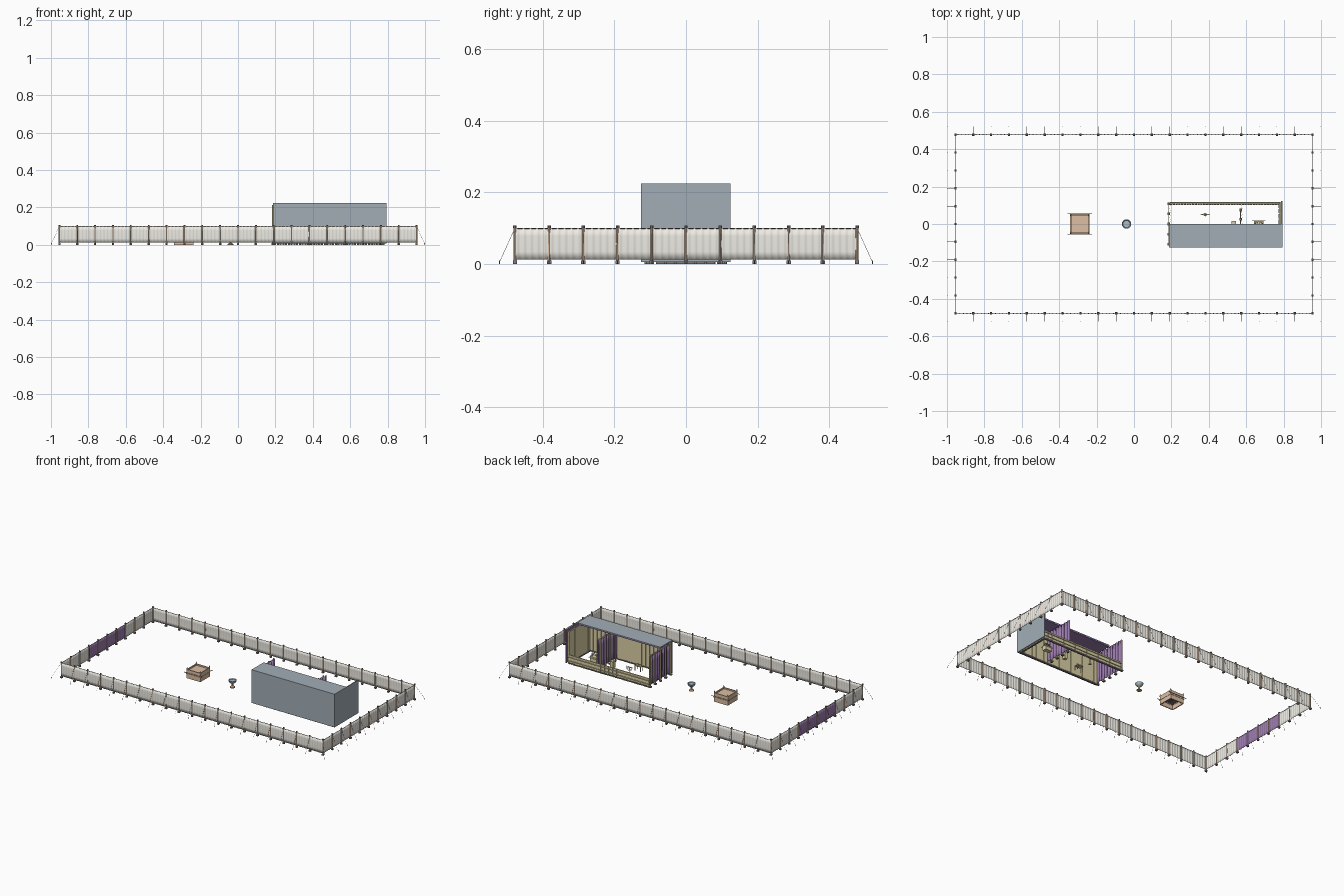
import bpy, bmesh, math
from mathutils import Vector, Matrix

if "Cube" in bpy.data.objects:
    bpy.data.objects.remove(bpy.data.objects["Cube"])

def mat(name, c):
    m = bpy.data.materials.new(name)
    m.diffuse_color = (*c, 1)
    m.use_nodes = True
    m.node_tree.nodes["Principled BSDF"].inputs["Base Color"].default_value = m.diffuse_color
    return m

LINEN = mat("linen", (.84, .82, .76))
PURPLE = mat("purple_cloth", (.33, .2, .42))
GREY = mat("grey_cover", (.36, .42, .47))
WOOD = mat("tan_wood", (.72, .52, .37))
GOLD = mat("gold_board", (.72, .64, .38))
DARK = mat("dark_metal", (.22, .2, .19))
BRONZE = mat("bronze", (.55, .4, .24))
WATER = mat("blue_grey", (.4, .5, .55))

class Part:
    """Collects primitives into one named object."""
    def __init__(self, name, material):
        self.name, self.mat, self.bm = name, material, bmesh.new()

    def box(self, x0, x1, y0, y1, z0, z1):
        m = Matrix.Translation(((x0+x1)/2, (y0+y1)/2, (z0+z1)/2)) @ Matrix.Diagonal((x1-x0, y1-y0, z1-z0, 1))
        bmesh.ops.create_cube(self.bm, size=1, matrix=m)

    def rod(self, a, b, r, n=8):
        a, b = Vector(a), Vector(b)
        d = b - a
        m = Matrix.Translation((a+b)/2) @ d.to_track_quat('Z', 'Y').to_matrix().to_4x4()
        bmesh.ops.create_cone(self.bm, cap_ends=True, segments=n, radius1=r, radius2=r, depth=d.length, matrix=m)

    def lathe(self, x, y, prof, n=24):
        rings = [[self.bm.verts.new((x+r*math.cos(2*math.pi*i/n), y+r*math.sin(2*math.pi*i/n), z))
                  for i in range(n)] for r, z in prof]
        for p, q in zip(rings, rings[1:]):
            for i in range(n):
                self.bm.faces.new((p[i], p[(i+1) % n], q[(i+1) % n], q[i]))
        self.bm.faces.new(rings[0][::-1])
        self.bm.faces.new(rings[-1])

    def cloth(self, a, b, z0, z1, amp, waves, bulge=0.0, rows=4):
        a, b = Vector(a), Vector(b)
        n = Vector((b.y-a.y, a.x-b.x)).normalized()
        cols, grid = waves*6, []
        for j in range(rows+1):
            v = j/rows
            grid.append([self.bm.verts.new((*(a.lerp(b, i/cols) + n*(amp*math.sin(2*math.pi*waves*i/cols)
                         + bulge*math.sin(math.pi*v))), z0+(z1-z0)*v)) for i in range(cols+1)])
        for p, q in zip(grid, grid[1:]):
            for i in range(cols):
                self.bm.faces.new((p[i], p[i+1], q[i+1], q[i]))

    def done(self, smooth=True, thick=0):
        me = bpy.data.meshes.new(self.name)
        self.bm.to_mesh(me)
        self.bm.free()
        me.materials.append(self.mat)
        o = bpy.data.objects.new(self.name, me)
        bpy.context.collection.objects.link(o)
        if thick:
            s = o.modifiers.new("thickness", 'SOLIDIFY')
            s.thickness, s.offset = thick, 0
        if smooth:
            bpy.ops.object.select_all(action='DESELECT')
            o.select_set(True)
            bpy.context.view_layer.objects.active = o
            bpy.ops.object.shade_smooth_by_angle(angle=math.radians(40))
        return o

# Courtyard fence: posts, sockets, rails, ropes, stakes, hangings
S, HX, HY = .0955, .955, .4775
posts, sockets, ropes = Part("fence_posts", WOOD), Part("fence_sockets", DARK), Part("guy_ropes", LINEN)
stakes, rails = Part("stakes", DARK), Part("fence_rails", DARK)
hang, gate = Part("courtyard_hangings", LINEN), Part("gate_curtain", PURPLE)
pts = [(-HX+i*S, s*HY) for i in range(21) for s in (-1, 1)] + \
      [(s*HX, -HY+i*S) for i in range(1, 10) for s in (-1, 1)]
for x, y in pts:
    posts.rod((x, y, .01), (x, y, .102), .0038)
    sockets.box(x-.006, x+.006, y-.006, y+.006, 0, .01)
    sockets.rod((x, y, .1), (x, y, .107), .0048)
    ox = math.copysign(.043, x) if abs(x) > HX-.01 else 0
    oy = math.copysign(.043, y) if abs(y) > HY-.01 else 0
    ropes.rod((x, y, .1), (x+ox, y+oy, .005), .0006, 4)
    stakes.rod((x+ox, y+oy, 0), (x+ox, y+oy, .009), .0014, 6)
for s in (-1, 1):
    rails.rod((-HX, s*HY, .099), (HX, s*HY, .099), .0014, 6)
    rails.rod((s*HX, -HY, .099), (s*HX, HY, .099), .0014, 6)
    for i in range(20):
        x = -HX+i*S
        hang.cloth((x, s*HY), (x+S, s*HY), .012, .1, .0012, 5, -s*.001)
    for i in range(10):
        y = -HY+i*S
        target = gate if s < 0 and 3 <= i <= 6 else hang
        target.cloth((s*HX, y), (s*HX, y+S), .012, .1, .0012, 5, s*.001)
for p in (posts, sockets, ropes, stakes, rails):
    p.done()
hang.done(thick=.0008)
gate.done(thick=.0008)

# Tent boards: full far wall and end wall, cut-down near wall
boards, feet, bars = Part("tent_boards", GOLD), Part("board_sockets", DARK), Part("wall_bars", GOLD)
for i in range(20):
    x = .192 + i*.0295
    boards.box(x, x+.028, -.114, -.106, .008, .212)
    boards.box(x, x+.028, .104, .111, .008, .058)
    for y in (-.11, .1075):
        feet.box(x+.001, x+.012, y-.006, y+.006, 0, .009)
        feet.box(x+.016, x+.027, y-.006, y+.006, 0, .009)
for i in range(8):
    y = -.114 + i*.0283
    boards.box(.774, .782, y, y+.027, .008, .212)
    feet.box(.772, .784, y+.002, y+.025, 0, .009)
for z in (.022, .045):
    bars.rod((.192, .115, z), (.782, .115, z), .0028)
for z in (.022, .075, .13, .19):
    bars.rod((.192, -.117, z), (.782, -.117, z), .0028)
    bars.rod((.785, -.114, z), (.785, .114, z), .0024)
boards.done(False)
feet.done(False)
bars.done()

# Grey cutaway cover with purple lining
cover, lining = Part("tent_cover", GREY), Part("tent_lining", PURPLE)
cover.box(.187, .793, -.126, -.122, .006, .225)
cover.box(.187, .793, -.126, 0, .221, .225)
cover.box(.789, .793, -.126, .124, .006, .225)
lining.box(.189, .789, -.122, -.120, .008, .221)
lining.box(.189, .789, -.122, -.001, .214, .221)
lining.box(.787, .789, -.122, .122, .008, .222)
cover.done(False)
lining.done(False)

# Entrance screen and inner veil with their pillars
screen, veil, pil = Part("entrance_screen", PURPLE), Part("inner_veil", PURPLE), Part("tent_pillars", GOLD)
caps = Part("pillar_sockets", DARK)
screen.cloth((.193, -.115), (.193, .112), .012, .208, .003, 9)
veil.cloth((.577, -.104), (.577, .1), .012, .208, .003, 8)
for x, n, w in ((.186, 5, .108), (.57, 4, .075)):
    for i in range(n):
        y = -w + 2*w*i/(n-1)
        pil.rod((x, y, .008), (x, y, .212), .0045, 12)
        caps.box(x-.007, x+.007, y-.007, y+.007, 0, .009)
    pil.rod((x, -w, .205), (x, w, .205), .002)
screen.done(thick=.001)
veil.done(thick=.001)
pil.done()
caps.done(False)

# Ark with lid, winged figures and poles
ark = Part("ark_chest", GOLD)
ark.box(.643, .691, -.013, .015, .006, .034)
ark.box(.641, .693, -.015, .017, .034, .037)
for s in (-1, 1):
    ark.lathe(.667+s*.018, .001, [(.005, .037), (.003, .048), (.003, .054), (.001, .057)], 10)
    ark.box(.667+min(s*.003, s*.018), .667+max(s*.003, s*.018), -.008, .01, .05, .052)
    ark.rod((.632, .001+s*.016, .027), (.702, .001+s*.016, .027), .0014)
ark.done()

# Incense altar
inc = Part("incense_altar", GOLD)
inc.box(.522, .544, -.008, .014, 0, .04)
inc.box(.52, .546, -.01, .016, .04, .044)
for x in (.522, .544):
    for y in (-.008, .014):
        inc.rod((x, y, .043), (x, y, .05), .0018, 6)
inc.done()

# Seven-armed lampstand
lamp = Part("lampstand", GOLD)
lx, ly = .38, .05
lamp.lathe(lx, ly, [(.009, 0), (.008, .004), (.002, .008), (.002, .06), (.0035, .064)], 12)
for r in (.007, .014, .021):
    arc = [(lx+r*math.cos(math.pi*(1+k/10)), ly, .058+r*math.sin(math.pi*(1+k/10))) for k in range(11)]
    for a, b in zip(arc, arc[1:]):
        lamp.rod(a, b, .0012, 6)
    for s in (-1, 1):
        lamp.lathe(lx+s*r, ly, [(.0012, .057), (.003, .064)], 8)
lamp.done()

# Bread table under the roof
table = Part("bread_table", GOLD)
table.box(.357, .403, -.066, -.038, .03, .034)
for x in (.359, .399):
    for y in (-.064, -.042):
        table.box(x, x+.003, y, y+.003, 0, .03)
for x in (.369, .391):
    table.lathe(x, -.052, [(.008, .034), (.008, .043)], 12)
table.done()

# Laver: bronze pedestal and water bowl
stand, bowl = Part("laver_stand", BRONZE), Part("laver_bowl", WATER)
stand.lathe(-.04, 0, [(.016, 0), (.015, .004), (.006, .01), (.005, .022), (.01, .028)])
bowl.lathe(-.04, 0, [(.008, .027), (.018, .033), (.025, .045), (.025, .048), (.022, .048), (.019, .043)])
stand.done()
bowl.done()

# Hollow burnt-offering altar with horns, ledge, grate and poles
altar, grate, poles = Part("altar_body", WOOD), Part("altar_grate", DARK), Part("altar_poles", BRONZE)
cx, h = -.29, .048
for s in (-1, 1):
    altar.box(cx+s*h-.003, cx+s*h+.003, -h, h, 0, .058)
    altar.box(cx-h, cx+h, s*h-.003, s*h+.003, 0, .058)
    altar.box(cx+s*h-.005, cx+s*h+.005, -h-.005, h+.005, .028, .032)
    altar.box(cx-h, cx+h, s*h-.005, s*h+.005, .028, .032)
    for t in (-1, 1):
        altar.lathe(cx+s*h, t*h, [(.0045, .056), (.003, .064), (.001, .072)], 8)
    poles.rod((cx-.066, s*.055, .038), (cx+.066, s*.055, .038), .002)
altar.box(cx-h, cx+h, -h, h, .046, .049)
for i in range(-5, 6):
    grate.box(cx+i*.008-.001, cx+i*.008+.001, -h, h, .03, .032)
    grate.box(cx-h, cx+h, i*.008-.001, i*.008+.001, .03, .032)
altar.done()
grate.done(False)
poles.done()
